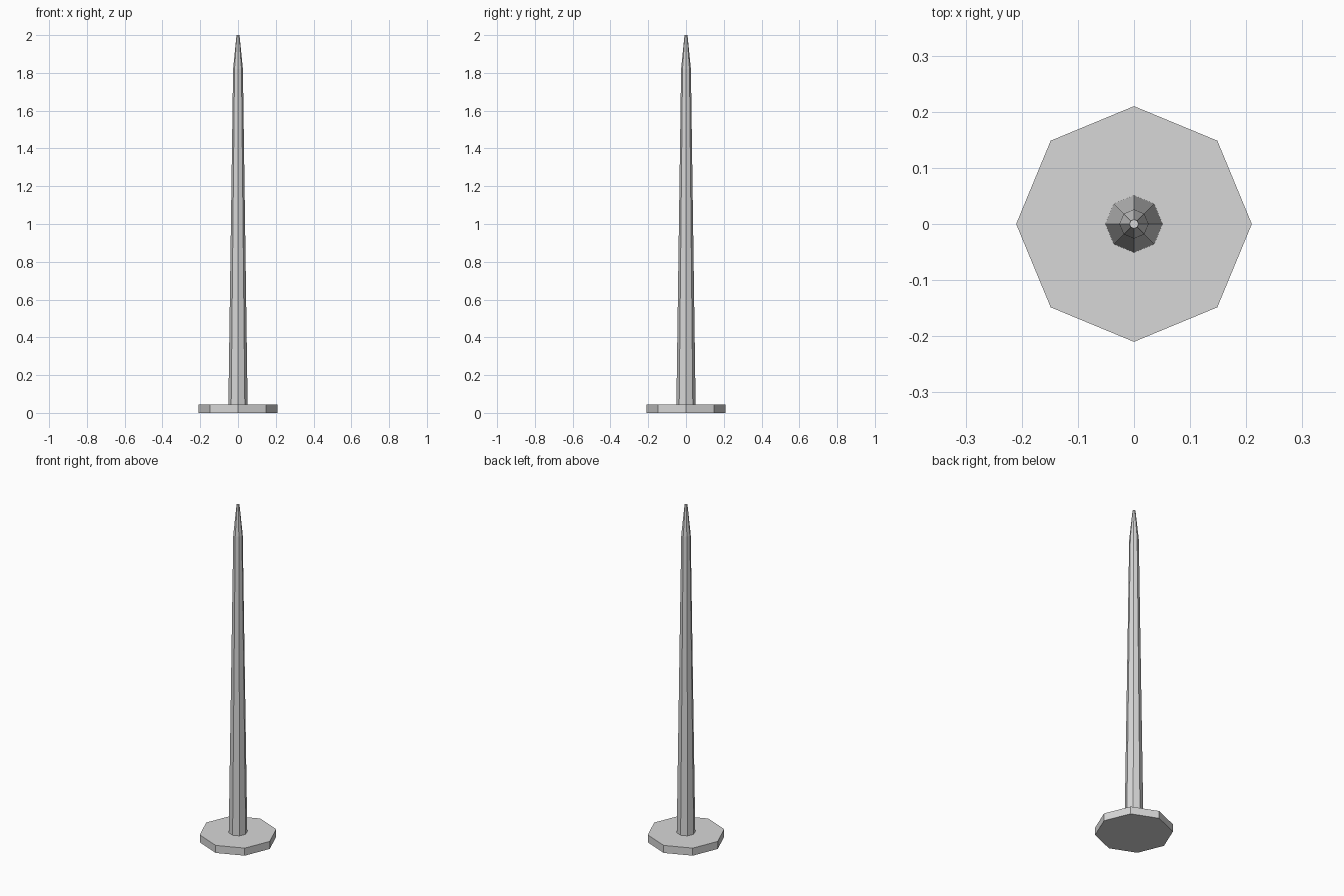
import bpy
import bmesh
from math import cos, sin, tau

cube = bpy.data.objects.get("Cube")
if cube:
    bpy.data.objects.remove(cube, do_unlink=True)

SIDES = 8

# Plain grey metal
metal = bpy.data.materials.new("grey_metal")
metal.use_nodes = True
grey = (0.68, 0.68, 0.68, 1)
metal.diffuse_color = grey
metal.node_tree.nodes["Principled BSDF"].inputs["Base Color"].default_value = grey


def turned_part(name, profile):
    """Flat-sided turned solid from (radius, height) pairs, capped at both ends."""
    bm = bmesh.new()
    rings = [[bm.verts.new((r * cos(tau * i / SIDES), r * sin(tau * i / SIDES), z))
              for i in range(SIDES)] for r, z in profile]
    for low, high in zip(rings, rings[1:]):
        for i in range(SIDES):
            j = (i + 1) % SIDES
            bm.faces.new((low[i], low[j], high[j], high[i]))
    bm.faces.new(rings[0][::-1])
    bm.faces.new(rings[-1])
    mesh = bpy.data.meshes.new(name)
    bm.to_mesh(mesh)
    bm.free()
    mesh.materials.append(metal)
    obj = bpy.data.objects.new(name, mesh)
    bpy.context.collection.objects.link(obj)
    return obj


# Flat head at the bottom
turned_part("head", [(0.21, 0), (0.21, 0.045)])

# Tapered shaft with a blunt point
turned_part("shaft", [(0.051, 0.04), (0.026, 1.82), (0.008, 2.0)])
